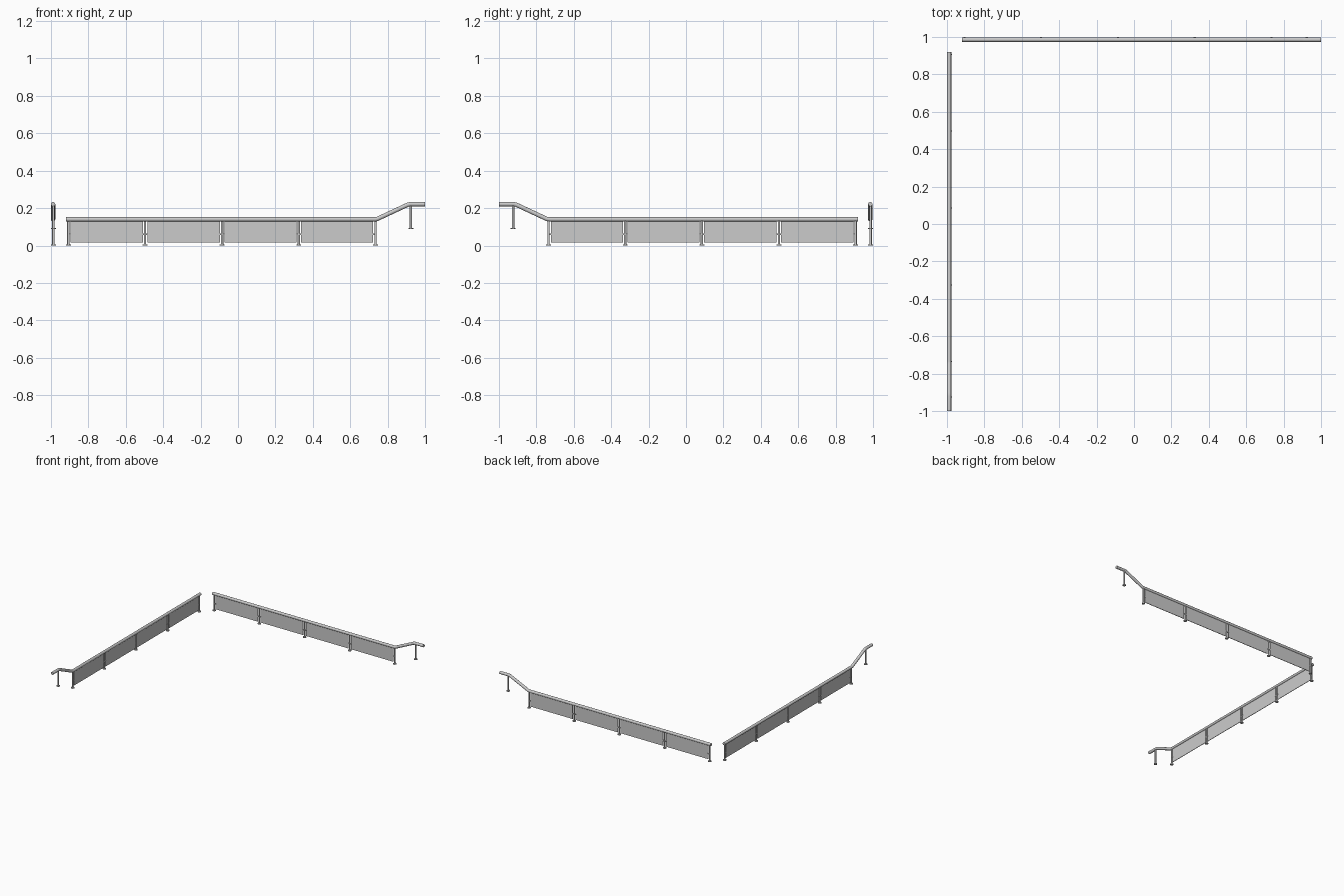
import bpy, bmesh, math
from mathutils import Matrix, Vector

if "Cube" in bpy.data.objects:
    bpy.data.objects.remove(bpy.data.objects["Cube"])

R = 0.0115                                   # handrail radius
POSTS = [-0.907, -0.497, -0.085, 0.325, 0.735]
OFF = 0.0015                                 # posts sit slightly off the rail axis


def finish(bm, name, place, smooth=False):
    bmesh.ops.recalc_face_normals(bm, faces=bm.faces)
    me = bpy.data.meshes.new(name)
    bm.to_mesh(me)
    bm.free()
    ob = bpy.data.objects.new(name, me)
    bpy.context.collection.objects.link(ob)
    ob.matrix_world = place
    if smooth:
        bpy.ops.object.select_all(action='DESELECT')
        bpy.context.view_layer.objects.active = ob
        ob.select_set(True)
        bpy.ops.object.shade_smooth_by_angle(angle=math.radians(35))


def cyl(bm, x, y, z0, z1, r, n=16):
    bmesh.ops.create_cone(bm, cap_ends=True, segments=n, radius1=r, radius2=r,
                          depth=z1 - z0,
                          matrix=Matrix.Translation((x, y, (z0 + z1) / 2)))


def box(bm, x0, x1, y0, y1, z0, z1):
    m = Matrix.Translation(((x0 + x1) / 2, (y0 + y1) / 2, (z0 + z1) / 2))
    m = m @ Matrix.Diagonal((x1 - x0, y1 - y0, z1 - z0, 1))
    bmesh.ops.create_cube(bm, size=1, matrix=m)


def handrail(bm, path, n=20):
    # mitred round tube along a path in the xz plane
    pts = [Vector((x, 0, z)) for x, z in path]
    rings = []
    for i, p in enumerate(pts):
        a = (p - pts[i - 1]).normalized() if i else (pts[1] - p).normalized()
        b = (pts[i + 1] - p).normalized() if i < len(pts) - 1 else a
        t = (a + b).normalized()
        up = Vector((-t.z, 0, t.x)) / max(t.dot(a), 0.5)
        rings.append([bm.verts.new(p + R * (up * math.cos(k) + Vector((0, math.sin(k), 0))))
                      for k in (2 * math.pi * j / n for j in range(n))])
    for r0, r1 in zip(rings, rings[1:]):
        for j in range(n):
            bm.faces.new((r0[j], r0[(j + 1) % n], r1[(j + 1) % n], r1[j]))
    bm.faces.new(rings[0])
    bm.faces.new(rings[-1])


def railing(side, place):
    # handrail with raised end
    bm = bmesh.new()
    handrail(bm, [(-0.92, 0.14), (0.735, 0.14), (0.745, 0.142), (0.755, 0.147),
                  (0.903, 0.216), (0.912, 0.2195), (0.922, 0.221), (1.0, 0.221)])
    finish(bm, side + "_handrail", place, True)

    # posts with floor flanges, last one standing on a higher level
    bm = bmesh.new()
    for x, z0, z1 in [(p, 0, 0.135) for p in POSTS] + [(0.924, 0.088, 0.217)]:
        cyl(bm, x, OFF, z0, z1, 0.0062)
        cyl(bm, x, OFF, z0, z0 + 0.006, 0.013, 20)
    finish(bm, side + "_posts", place, True)

    # infill panels between posts
    bm = bmesh.new()
    for a, b in zip(POSTS, POSTS[1:]):
        box(bm, a + 0.012, b - 0.012, OFF - 0.002, OFF + 0.002, 0.016, 0.129)
    finish(bm, side + "_panels", place)

    # clamps holding the panels
    bm = bmesh.new()
    for i, x in enumerate(POSTS):
        x0 = x - 0.016 if i else x
        x1 = x + 0.016 if i < len(POSTS) - 1 else x
        box(bm, x0, x1, OFF - 0.004, OFF + 0.004, 0.056, 0.064)
    finish(bm, side + "_clamps", place)


railing("back", Matrix.Translation((0, 0.9855, 0)))
railing("left", Matrix.Translation((-0.9885, 0, 0)) @ Matrix.Rotation(-math.pi / 2, 4, 'Z'))
